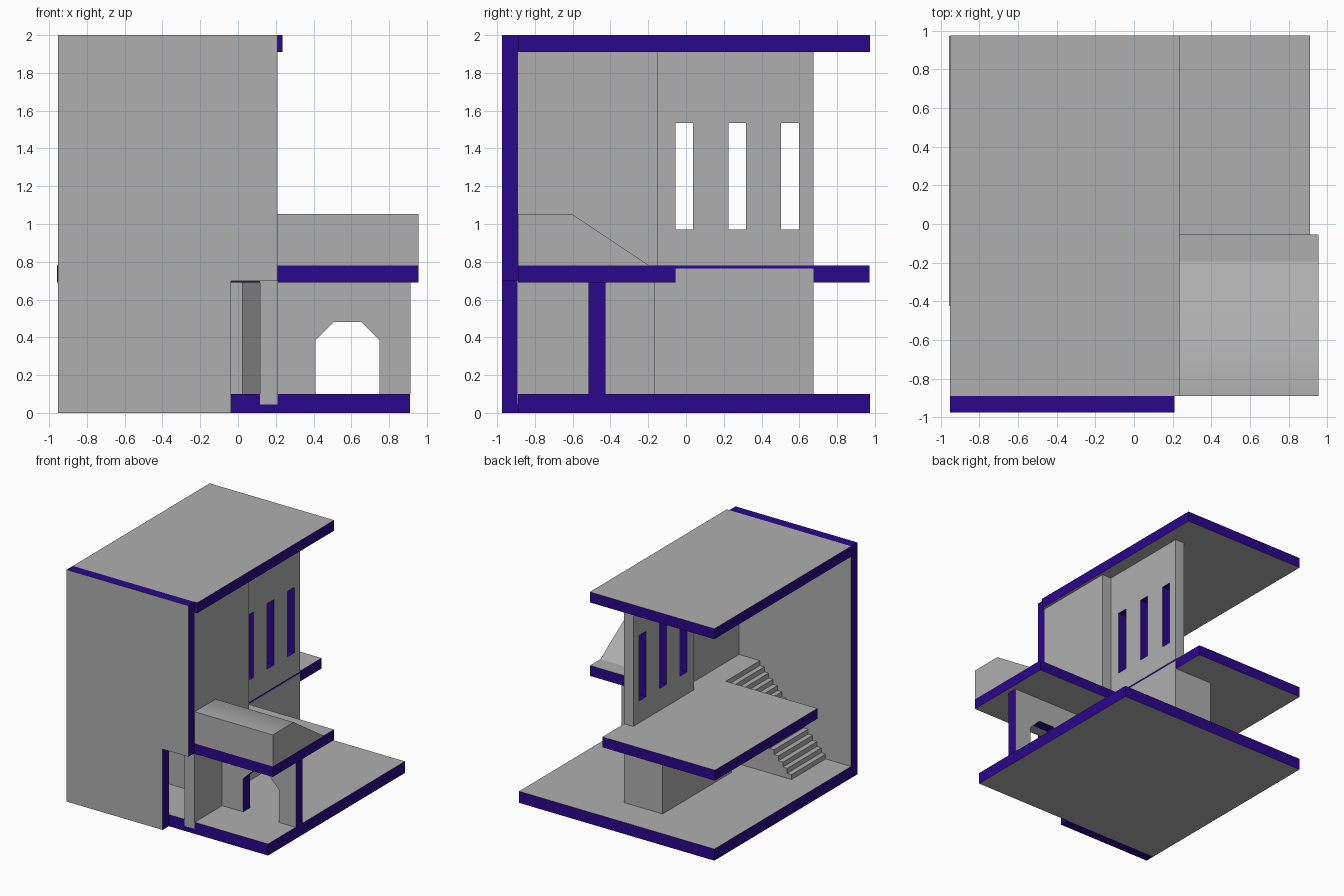
import bpy, bmesh
from mathutils import Vector

if "Cube" in bpy.data.objects:
    bpy.data.objects.remove(bpy.data.objects["Cube"])


def material(name, rgb):
    m = bpy.data.materials.new(name)
    m.diffuse_color = (*rgb, 1)
    m.use_nodes = True
    m.node_tree.nodes["Principled BSDF"].inputs["Base Color"].default_value = m.diffuse_color
    return m


grey = material("plaster_grey", (0.43, 0.43, 0.43))
purple = material("edge_purple", (0.023, 0.002, 0.26))


def prism(name, pts, axis, a, b, painted=False, skip=None):
    """Extrude a 2D profile along an axis; the rim can be purple, one rim face can be left open."""
    def place(p, t):
        u, v = p
        return Vector({'x': (t, u, v), 'y': (u, t, v), 'z': (u, v, t)}[axis])
    bm = bmesh.new()
    lo = [bm.verts.new(place(p, a)) for p in pts]
    hi = [bm.verts.new(place(p, b)) for p in pts]
    bm.faces.new(lo[::-1])
    bm.faces.new(hi)
    n = len(pts)
    rim = [bm.faces.new((lo[i], lo[(i + 1) % n], hi[(i + 1) % n], hi[i])) for i in range(n)]
    for f in rim:
        f.material_index = int(painted)
    bmesh.ops.recalc_face_normals(bm, faces=bm.faces)
    if skip is not None:
        bmesh.ops.delete(bm, geom=[rim[skip]], context='FACES_ONLY')
    me = bpy.data.meshes.new(name)
    bm.to_mesh(me)
    bm.free()
    me.materials.append(grey)
    me.materials.append(purple)
    ob = bpy.data.objects.new(name, me)
    bpy.context.collection.objects.link(ob)
    return ob


def rect(u0, v0, u1, v1):
    return [(u0, v0), (u1, v0), (u1, v1), (u0, v1)]


# Floor and roof slabs, grey faces with purple rims
prism("ground_slab", rect(-0.953, -0.89, 0.91, 0.975), 'z', 0, 0.1, True)
prism("middle_slab", [(-0.957, -0.425), (-0.04, -0.425), (-0.04, -0.89), (0.117, -0.89),
                      (0.117, 0.972), (-0.957, 0.972)], 'z', 0.69, 0.78, True)
prism("roof_slab", rect(-0.953, -0.89, 0.235, 0.975), 'z', 1.91, 2, True)
prism("porch_slab", rect(0.117, -0.89, 0.955, -0.055), 'z', 0.69, 0.78, True)

# Front wall with the doorway cut out of its lower corner
prism("front_wall", [(-0.953, 0), (-0.037, 0), (-0.037, 0.697), (0.21, 0.697), (0.21, 2),
                     (-0.953, 2)], 'y', -0.975, -0.89, True)

# Porch wall with chamfered arch
prism("arch_wall", [(0.207, 0.1), (0.41, 0.1), (0.41, 0.385), (0.505, 0.48), (0.655, 0.48),
                    (0.75, 0.385), (0.75, 0.1), (0.912, 0.1), (0.912, 0.69), (0.207, 0.69)],
      'y', -0.515, -0.425, True)

# Sloped block above the porch, smooth from top to slope
slope = prism("porch_slope", [(-0.89, 0.78), (-0.195, 0.78), (-0.605, 1.053), (-0.89, 1.053)],
              'x', 0.21, 0.955)
bpy.context.view_layer.objects.active = slope
slope.select_set(True)
bpy.ops.object.shade_smooth_by_angle(angle=0.7)

# Side walls
prism("lower_side_wall", rect(0.117, -0.895, 0.21, -0.165), 'z', 0.045, 0.697)
prism("upper_side_wall", rect(0.117, -0.89, 0.21, -0.15), 'z', 0.78, 1.91)

# Closed room below the middle slab, with a chamfered corner at the entrance
prism("lower_room", [(-0.25, -0.26), (0.025, -0.26), (0.12, -0.165),
                     (0.12, 0.675), (-0.25, 0.675)], 'z', 0.1, 0.765)

# Upper wall with three tall windows
window_wall = prism("window_wall", rect(0.03, -0.15, 0.12, 0.675), 'z', 0.78, 1.91)
for i, y in enumerate((-0.056, 0.224, 0.504)):
    cutter = prism(f"window_cutter_{i}", rect(y, 0.97, y + 0.094, 1.535), 'x', -0.1, 0.3, True)
    cutter.hide_render = True
    cutter.hide_viewport = True
    mod = window_wall.modifiers.new(f"window_{i}", 'BOOLEAN')
    mod.operation = 'DIFFERENCE'
    mod.solver = 'EXACT'
    mod.object = cutter

# Stairs climbing along the front wall, open at the tall end
steps, x0, x1, z0, z1 = 16, -0.71, -0.04, 0.1, 0.78
run, rise = (x1 - x0) / steps, (z1 - z0) / steps
profile = [(x0, z0)]
for i in range(steps):
    profile += [(x0 + i * run, z0 + (i + 1) * rise), (x0 + (i + 1) * run, z0 + (i + 1) * rise)]
profile.append((x1, z0))
prism("stairs", profile, 'y', -0.89, -0.425, skip=len(profile) - 2)
